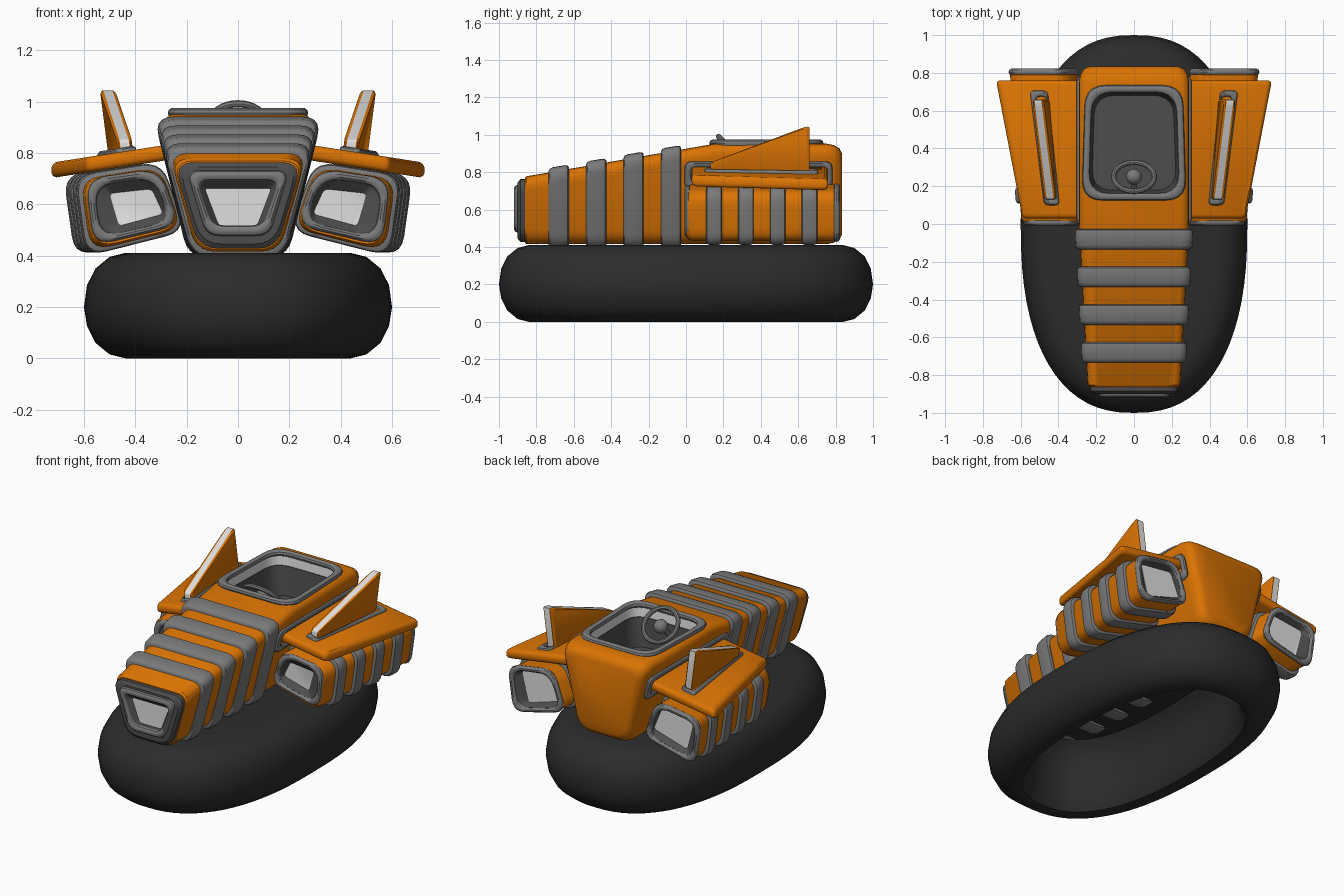
import bpy, bmesh, math
from mathutils import Vector

if "Cube" in bpy.data.objects:
    bpy.data.objects.remove(bpy.data.objects["Cube"])


def mat(name, *rgb):
    m = bpy.data.materials.new(name)
    m.diffuse_color = (*rgb, 1)
    m.use_nodes = True
    m.node_tree.nodes["Principled BSDF"].inputs["Base Color"].default_value = m.diffuse_color
    return m


ORANGE = mat("orange paint", 0.70, 0.172, 0.001)
GREY = mat("mid grey", 0.195, 0.195, 0.195)
DARK = mat("dark grey", 0.075, 0.075, 0.075)
RUBBER = mat("black rubber", 0.025, 0.025, 0.025)
LIGHT = mat("light grey", 0.74, 0.74, 0.74)


def smooth(ob):
    bpy.ops.object.select_all(action='DESELECT')
    ob.select_set(True)
    bpy.context.view_layer.objects.active = ob
    bpy.ops.object.shade_smooth_by_angle(angle=math.radians(35))


def rounded(corners, r, off=0.0, n=5):
    """Convex polygon grown by off, with rounded corners."""
    us, vs = [c[0] for c in corners], [c[1] for c in corners]
    cu, cv = (max(us) + min(us)) / 2, (max(vs) + min(vs)) / 2
    hu, hv = (max(us) - min(us)) / 2, (max(vs) - min(vs)) / 2
    p = [Vector((cu + (u - cu) * (1 + off / hu), cv + (v - cv) * (1 + off / hv))) for u, v in corners]
    out = []
    for i, c in enumerate(p):
        a, b = p[i - 1], p[(i + 1) % len(p)]
        a = c + (a - c).normalized() * r
        b = c + (b - c).normalized() * r
        for k in range(n + 1):
            t = k / n
            out.append(a * (1 - t) ** 2 + c * 2 * t * (1 - t) + b * t * t)
    return out


def loft(name, secs, mats, bands=None, caps=(0, 0), closed=False):
    """Skin a list of equal-length point loops; bands/caps give material slots."""
    bm = bmesh.new()
    rings = [[bm.verts.new(p) for p in s] for s in secs]
    n = len(rings[0])
    for i in range(len(rings) - (0 if closed else 1)):
        a, b = rings[i], rings[(i + 1) % len(rings)]
        for k in range(n):
            f = bm.faces.new((a[k], a[(k + 1) % n], b[(k + 1) % n], b[k]))
            f.material_index = bands[i] if bands else 0
    if not closed:
        for ring, m in ((rings[0], caps[0]), (rings[-1], caps[1])):
            if m is not None:
                bm.faces.new(ring).material_index = m
    bmesh.ops.recalc_face_normals(bm, faces=bm.faces)
    me = bpy.data.meshes.new(name)
    bm.to_mesh(me)
    bm.free()
    for m in mats:
        me.materials.append(m)
    ob = bpy.data.objects.new(name, me)
    bpy.context.collection.objects.link(ob)
    smooth(ob)
    return ob


def ysec(corners, r, y, off=0.0, s=1):
    return [(s * u, y, v) for u, v in rounded(corners, r, off)]


def tube(name, corners, r, place, rad, m=GREY, off=0.0):
    """Round tube along a rounded outline; place(u, v, w) maps to space."""
    secs = []
    for k in range(10):
        a = 2 * math.pi * k / 10
        secs.append([place(p[0], p[1], rad * math.sin(a)) for p in rounded(corners, r, off + rad * math.cos(a))])
    return loft(name, secs, [m], closed=True)


def rib(name, corners_at, r, y, half, grow, s=1):
    """Grey rounded hoop around a hull part."""
    prof = [(-1, -.01), (-1, grow * .4), (-.88, grow * .8), (-.6, grow),
            (.6, grow), (.88, grow * .8), (1, grow * .4), (1, -.01)]
    loft(name, [ysec(corners_at(y + d * half), r, y + d * half, o, s) for d, o in prof], [GREY])


# inflated skirt, open underneath
def oval(inset, z, n=72, e=2 / 2.4):
    pts = []
    for k in range(n):
        a = 2 * math.pi * k / n
        c, s = math.cos(a), math.sin(a)
        pts.append(((.6 - inset) * math.copysign(abs(c) ** e, c),
                    (1 - inset) * math.copysign(abs(s) ** e, s), z))
    return pts


skirt = [(.40, .41), (.16, .41), (.10, .395), (.045, .35), (.012, .285), (0, .2), (.012, .125),
         (.045, .06), (.10, .015), (.16, 0), (.19, .005), (.215, .04), (.235, .12),
         (.25, .24), (.28, .34), (.34, .395), (.42, .405)]
loft("skirt", [oval(*p) for p in skirt], [RUBBER])


# main hull
def hull(y):
    t = min(1, (y + .87) / .87)
    w, b, z = .262 + .045 * t, .16 + .02 * t, min(.953, .775 + .173 * (y + .87))
    return [(-w, z), (w, z), (b, .415), (-b, .415)]


body = loft("hull", [ysec(hull(y), .08, y, o) for y, o in
                     [(-.862, -.008), (-.852, 0), (0, 0), (.159, 0), (.75, 0), (.79, -.008),
                      (.82, -.025), (.835, -.055)]], [ORANGE])

# cockpit opening and tub
CP = [(-.257, .145), (.257, .145), (.24, .715), (-.24, .715)]


def zsec(off, z):
    return [(u, v, z) for u, v in rounded(CP, .11, off)]


cutter = loft("cockpit_cutter", [zsec(0, 1.1), zsec(-.005, .93), zsec(-.028, .70)], [ORANGE])
cutter.hide_render = True
mod = body.modifiers.new("opening", 'BOOLEAN')
mod.operation, mod.object, mod.solver = 'DIFFERENCE', cutter, 'EXACT'
bpy.context.view_layer.objects.active = body
bpy.ops.object.modifier_apply(modifier=mod.name)
bpy.data.objects.remove(cutter)
smooth(body)
loft("cockpit_tub", [zsec(-.008, .955), zsec(-.014, .885), zsec(-.018, .885), zsec(-.034, .706)],
     [LIGHT, DARK], bands=[0, 1, 1], caps=(None, 1))
tube("cockpit_rim", CP, .11, lambda u, v, w: (u, v, .955 + w), .02)

# steering wheel
tilt = (-math.pi / 4, 0, 0)
bpy.ops.mesh.primitive_torus_add(major_radius=.108, minor_radius=.014, major_segments=32,
                                 minor_segments=8, location=(0, .25, .915), rotation=tilt)
wheel = [bpy.context.object]
bpy.ops.mesh.primitive_uv_sphere_add(radius=.042, segments=20, ring_count=12, location=(0, .25, .905))
wheel.append(bpy.context.object)
bpy.ops.mesh.primitive_cylinder_add(radius=.015, depth=.2, vertices=12, location=(0, .18, .835), rotation=tilt)
wheel.append(bpy.context.object)
for ob, nm in zip(wheel, ("steering_wheel", "steering_hub", "steering_column")):
    ob.name = nm
    ob.data.materials.append(GREY)
    smooth(ob)

# nose ribs
for i, y in enumerate((-.08, -.28, -.48, -.68)):
    rib(f"nose_rib_{i + 1}", hull, .08, y, .054, .024)

# nose cap with recessed lamp panel
cap = hull(-.87)
face = [(-.18, .712), (.18, .712), (.11, .497), (-.11, .497)]
panel = [(-.13, .662), (.13, .662), (.075, .517), (-.075, .517)]
loft("nose_cap", [ysec(cap, .08, -.85, -.012), ysec(cap, .08, -.885, -.012), ysec(cap, .08, -.9, -.03),
                  ysec(face, .04, -.9), ysec(face, .04, -.9, -.02), ysec(panel, .015, -.87)],
     [DARK, LIGHT], caps=(0, 1))
tube("nose_rim", face, .05, lambda u, v, w: (u, -.9 + w, v), .02)


# side engine pods, wings and fins
def shift(c, y):
    return [(u + .065 * y / .83, v) for u, v in c]


POD = [(.30, .745), (.605, .697), (.565, .418), (.215, .505)]
RIM = [(.315, .722), (.577, .685), (.548, .455), (.243, .525)]
LAMP = [(.335, .66), (.50, .642), (.463, .515), (.29, .562)]
WING = [(.26, .03), (.59, .03), (.73, .76), (.26, .76)]
FIN = [(.13, .79), (.13, .85), (.63, 1.04), (.66, 1.045), (.66, .79)]
BASE = [(.41, .115), (.475, .115), (.535, .69), (.46, .69)]


def wing_z(x):
    return .828 - (x - .3) * .155


def fin_x(y, z):
    return .437 + .04 * (y - .13) / .53 + .13 * (z - .8)


for s, side in ((1, "right"), (-1, "left")):
    def pod(y):
        return shift(POD, y)
    # hull of the pod, open at both ends for the lamps
    loft(f"{side}_pod", [ysec(pod(y), .08, y, o, s) for y, o in
                         [(.01, -.03), (.005, -.012), (.03, 0), (.79, 0), (.805, -.012)]],
         [ORANGE], caps=(None, None))
    for i, y in enumerate((.15, .32, .49, .66)):
        rib(f"{side}_pod_rib_{i + 1}", pod, .08, y, .042, .022, s)
    # lamp frames: small in front, covering the whole pod end at the back
    for end, y, d, outline, off, grow in (("front", .01, -1, RIM, 0, 0), ("back", .805, 1, POD, -.012, .035)):
        rim, lamp = shift(outline, y), shift(LAMP, y)
        loft(f"{side}_{end}_lamp", [ysec(rim, .07, y - d * .02, off + .005, s), ysec(rim, .07, y + d * .003, off, s),
                                    ysec(rim, .07, y + d * .003, off - .018, s),
                                    ysec(lamp, .02, y - d * .03, grow, s)],
             [DARK, LIGHT], caps=(None, 1))
        tube(f"{side}_{end}_lamp_rim", rim, .08, lambda u, v, w: (s * u, y + w, v), .018, off=off)

    # drooping wing plate
    loft(f"{side}_wing", [[(s * u, v, wing_z(u) + dz) for u, v in rounded(WING, .025, o)]
                          for dz, o in [(-.06, -.018), (-.053, -.006), (-.042, 0), (-.018, 0),
                                        (-.007, -.006), (0, -.018)]], [ORANGE])
    # seal where the wing meets the hull
    tube(f"{side}_wing_seal", [(.01, .84), (.765, .84), (.765, .725), (.01, .725)], .04,
         lambda u, v, w: (s * (.287 + (v - .84) * .25 + w), u, v), .018)
    # leaning fin with light edge, and its seal
    loft(f"{side}_fin", [[(s * (fin_x(y, z) + t), y, z) for y, z in rounded(FIN, .012, o, 3)]
                         for t, o in [(-.03, -.012), (-.022, 0), (-.018, 0), (.018, 0), (.022, 0), (.03, -.012)]],
         [ORANGE, LIGHT], bands=[0, 0, 1, 0, 0])
    tube(f"{side}_fin_seal", BASE, .025, lambda u, v, w: (s * u, v, wing_z(u) + w), .016)
